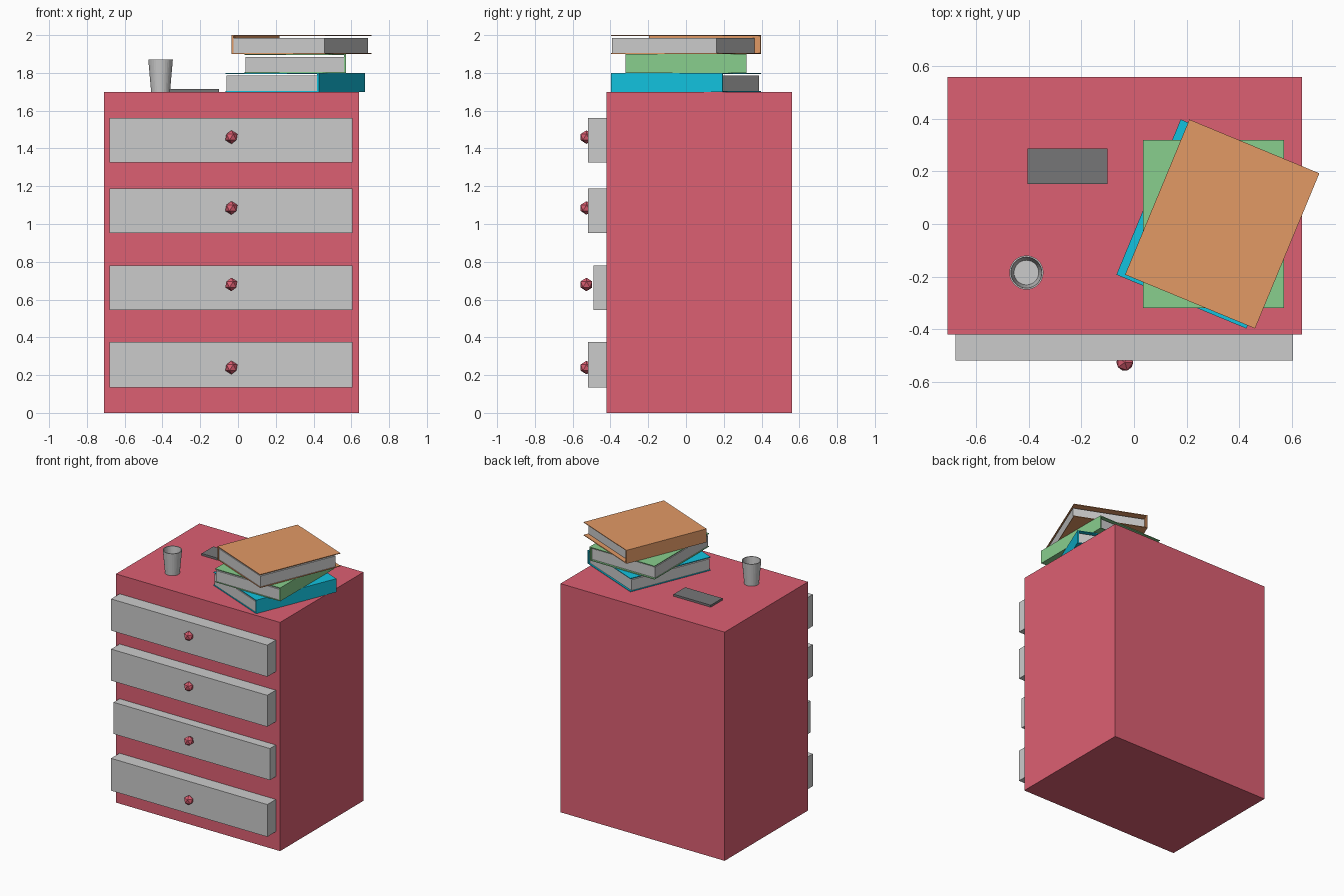
import bpy, bmesh, math
from mathutils import Matrix, Vector

if "Cube" in bpy.data.objects:
    bpy.data.objects.remove(bpy.data.objects["Cube"])


def material(name, rgb):
    m = bpy.data.materials.new(name)
    m.diffuse_color = (*rgb, 1)
    m.use_nodes = True
    m.node_tree.nodes["Principled BSDF"].inputs["Base Color"].default_value = m.diffuse_color
    return m


RED = material("red_paint", (0.72, 0.115, 0.17))
TEAL = material("teal_cover", (0.006, 0.54, 0.74))
GREEN = material("green_cover", (0.25, 0.62, 0.27))
BROWN = material("brown_cover", (0.76, 0.32, 0.13))
DARK = material("dark_grey", (0.18, 0.18, 0.185))


def finish(name, bm, mat=None, matrix=None):
    bmesh.ops.recalc_face_normals(bm, faces=bm.faces)
    me = bpy.data.meshes.new(name)
    bm.to_mesh(me)
    bm.free()
    ob = bpy.data.objects.new(name, me)
    bpy.context.collection.objects.link(ob)
    if mat:
        me.materials.append(mat)
    if matrix:
        ob.matrix_world = matrix
    return ob


def box(name, x, y, z, mat=None, matrix=None):
    """Box from (min, max) ranges on each axis."""
    bm = bmesh.new()
    bmesh.ops.create_cube(bm, size=1)
    for v in bm.verts:
        v.co = Vector([(a + b) / 2 + c * (b - a) for c, (a, b) in zip(v.co, (x, y, z))])
    return finish(name, bm, mat, matrix)


# Cabinet body
box("cabinet", (-0.71, 0.64), (-0.42, 0.56), (0, 1.70), RED)

# Drawers (one pushed in a little) with faceted knobs
drawers = [(0.135, 0.375, -0.52, 0.24), (0.545, 0.78, -0.49, 0.68),
           (0.953, 1.187, -0.52, 1.085), (1.325, 1.56, -0.52, 1.46)]
for i, (z0, z1, front, knob_z) in enumerate(drawers, 1):
    box(f"drawer_{i}", (-0.68, 0.605), (front, -0.40), (z0, z1))
    bm = bmesh.new()
    bmesh.ops.create_icosphere(bm, subdivisions=1, radius=0.036)
    finish(f"knob_{i}", bm, RED, Matrix.Translation((-0.035, -0.527, knob_z)))


def book(name, mat, x, z, angle, spine, back_gap):
    """C-shaped cover with its spine on the +x (1) or -x (-1) side, plus a page block."""
    w, d, h, t, s = 0.268, 0.32, 0.1, 0.005, 0.01
    matrix = Matrix.Translation((x, 0, z)) @ Matrix.Rotation(math.radians(angle), 4, 'Z')
    profile = [(-w, 0), (w, 0), (w, h), (-w, h), (-w, h - t), (w - s, h - t), (w - s, t), (-w, t)]
    bm = bmesh.new()
    face = bm.faces.new([bm.verts.new((px * spine, -d, pz)) for px, pz in profile])
    ext = bmesh.ops.extrude_face_region(bm, geom=[face])
    bmesh.ops.translate(bm, vec=(0, 2 * d, 0),
                        verts=[v for v in ext["geom"] if isinstance(v, bmesh.types.BMVert)])
    finish(name + "_cover", bm, mat, matrix)
    edges = sorted((-(w - 0.005) * spine, (w - s) * spine))
    box(name + "_pages", edges, (-d + 0.005, d - back_gap), (t, 0.085), None, matrix)


# Stack of books
book("bottom_book", TEAL, 0.303, 1.70, -22.5, 1, 0.012)
book("middle_book", GREEN, 0.303, 1.80, 0, 1, 0.015)
book("top_book", BROWN, 0.336, 1.90, -22.5, -1, 0.035)

# Flat phone-like slab
box("slab", (-0.405, -0.10), (0.152, 0.288), (1.70, 1.715), DARK)

# Cup: hollow turned profile
bm = bmesh.new()
profile = [(0, 0), (0.05, 0), (0.065, 0.17), (0.059, 0.17), (0.047, 0.008), (0, 0.008)]
verts = [bm.verts.new((r, 0, z)) for r, z in profile]
edges = [bm.edges.new(p) for p in zip(verts, verts[1:])]
bmesh.ops.spin(bm, geom=verts + edges, cent=(0, 0, 0), axis=(0, 0, 1),
               angle=2 * math.pi, steps=32)
bmesh.ops.remove_doubles(bm, verts=bm.verts, dist=0.0005)
finish("cup", bm, None, Matrix.Translation((-0.41, -0.185, 1.70)))
